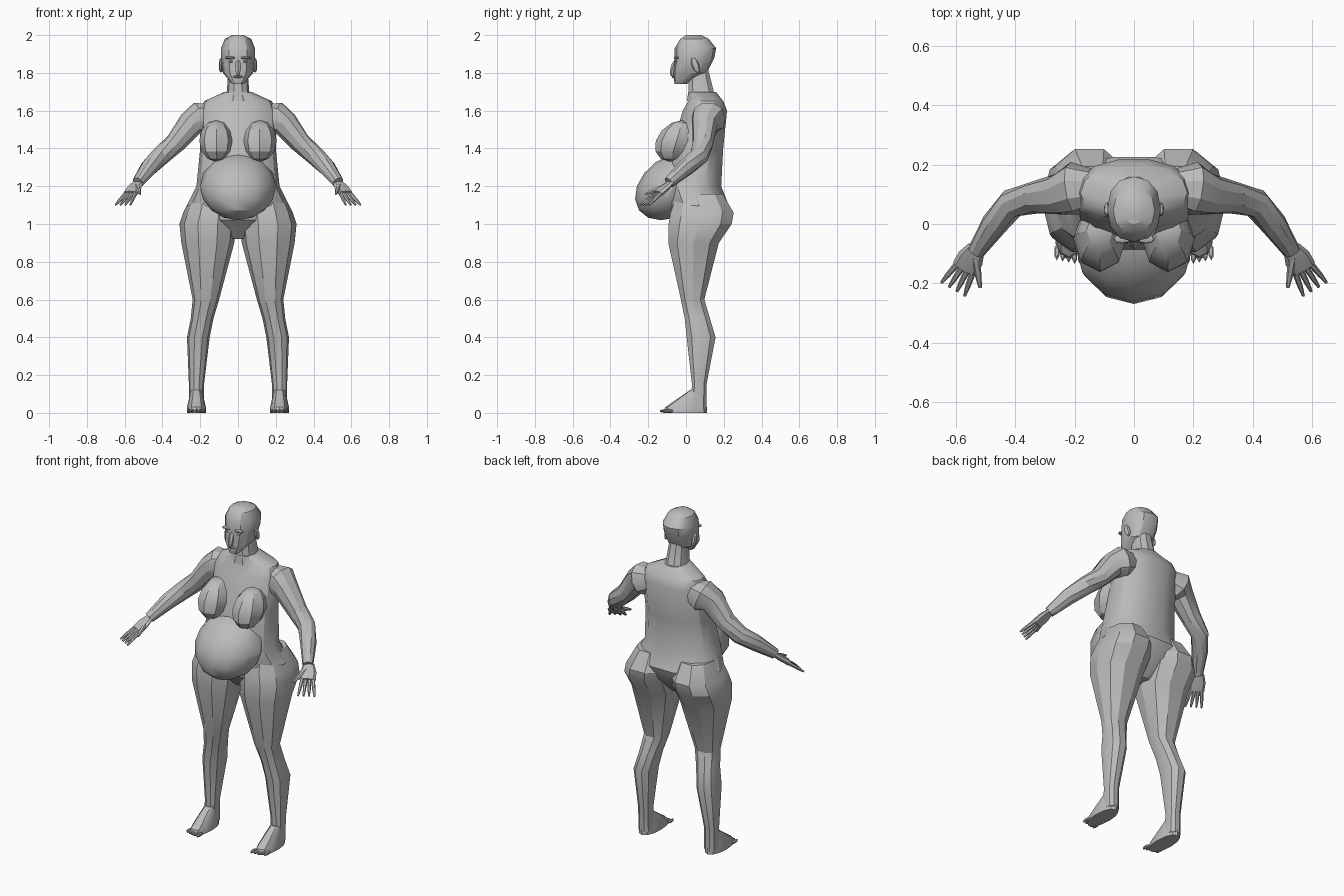
import bpy
import bmesh
from math import sin, cos, tau, radians, copysign
from mathutils import Vector

default_cube = bpy.data.objects.get("Cube")
if default_cube:
    bpy.data.objects.remove(default_cube, do_unlink=True)

# One plain material for the whole figure
GREY = (.5, .5, .5, 1)
grey = bpy.data.materials.new("plain grey")
grey.use_nodes = True
grey.diffuse_color = GREY
shader = next(node for node in grey.node_tree.nodes if node.type == "BSDF_PRINCIPLED")
shader.inputs["Base Color"].default_value = GREY

UP = Vector((0, 0, 1))
parts = []


def finish(name, bm):
    """Turn a bmesh into a named, coloured object."""
    bmesh.ops.recalc_face_normals(bm, faces=bm.faces)
    mesh = bpy.data.meshes.new(name)
    bm.to_mesh(mesh)
    bm.free()
    mesh.materials.append(grey)
    part = bpy.data.objects.new(name, mesh)
    bpy.context.collection.objects.link(part)
    parts.append(part)


def skin(name, rings):
    """Bridge a list of point rings into a closed part."""
    bm = bmesh.new()
    loops = [[bm.verts.new(point) for point in ring] for ring in rings]
    for low, high in zip(loops, loops[1:]):
        for i in range(len(low)):
            bm.faces.new((low[i - 1], low[i], high[i], high[i - 1]))
    bm.faces.new(loops[0])
    bm.faces.new(loops[-1])
    finish(name, bm)


def outline(sides):
    """Slightly squared circle around the origin."""
    def swell(value):
        return copysign(abs(round(value, 6)) ** .9, value)
    angles = [tau * i / sides for i in range(sides)]
    return [(swell(cos(angle)), swell(sin(angle))) for angle in angles]


def stack(name, rows, centre_x=None, sides=12, side=1):
    """Level rings, each given by height, half width, front y and back y."""
    rings = []
    for i, (height, width, front, back) in enumerate(rows):
        middle, depth = (front + back) / 2, (back - front) / 2
        shift = centre_x[i] if centre_x else 0
        rings.append([Vector((side * (shift + width * u), middle + depth * v, height))
                      for u, v in outline(sides)])
    skin(name, rings)


def limb(name, rows, flatness=1, sides=8, side=1):
    """Rings square to a path, each given by a point and a radius."""
    points = [Vector(row[:3]) for row in rows]
    last = len(points) - 1
    rings = []
    for i, (point, row) in enumerate(zip(points, rows)):
        radius = row[3]
        ahead = points[min(i + 1, last)] - points[max(i - 1, 0)]
        across = ahead.cross(UP).normalized()
        lift = across.cross(ahead).normalized() * flatness
        ring = [point + (across * u + lift * v) * radius for u, v in outline(sides)]
        rings.append([Vector((side * p.x, p.y, p.z)) for p in ring])
    skin(name, rings)


def blob(name, centre, size, lean=0, side=1, segments=12):
    """Faceted ellipsoid; a positive lean pushes its lower half forward."""
    bm = bmesh.new()
    bmesh.ops.create_uvsphere(bm, u_segments=segments, v_segments=segments // 2 + 2,
                              radius=1)
    for vert in bm.verts:
        x, y, z = (c + s * value for c, s, value in zip(centre, size, vert.co))
        vert.co = (side * x, y + lean * (z - centre[2]), z)
    finish(name, bm)


# Trunk from crotch to the base of the neck
stack("torso", [
    (.92, .05, 0, .1),
    (1.02, .25, -.09, .2),
    (1.1, .27, -.1, .23),
    (1.2, .22, -.13, .19),
    (1.4, .2, -.08, .2),
    (1.6, .2, -.02, .22),
    (1.65, .18, .01, .2),
    (1.7, .07, .01, .16),
], sides=14)
blob("belly", (0, -.07, 1.2), (.2, .19, .18), lean=.35)

# Neck and skull
stack("neck", [
    (1.65, .08, 0, .18),
    (1.7, .06, .01, .15),
    (1.82, .05, .01, .12),
], sides=10)
stack("head", [
    (1.74, .03, -.06, 0),
    (1.8, .08, -.07, .11),
    (1.88, .09, -.06, .15),
    (1.93, .09, -.06, .16),
    (1.98, .07, -.03, .12),
    (2, .03, 0, .08),
])

# Nose and lips
blob("nose", (0, -.06, 1.83), (.016, .022, .05), lean=.3, segments=6)
blob("lips", (0, -.064, 1.78), (.026, .01, .008), segments=8)

for side, label in ((1, "left"), (-1, "right")):
    # Brow, eye and ear
    blob(label + "_brow", (.04, -.05, 1.88), (.03, .016, .008), side=side, segments=8)
    blob(label + "_eye", (.035, -.05, 1.86), (.016, .008, .006), side=side, segments=8)
    blob(label + "_ear", (.09, .05, 1.84), (.012, .02, .04), lean=-.3, side=side,
         segments=8)

    blob(label + "_breast", (.115, -.05, 1.44), (.09, .11, .11), lean=.3, side=side,
         segments=8)

    # Leg with its buttock, down to the ankle
    stack(label + "_leg", [
        (1.16, .1, -.05, .2),
        (1.06, .14, -.09, .26),
        (1, .15, -.1, .25),
        (.9, .14, -.1, .18),
        (.6, .07, -.03, .1),
        (.5, .06, -.01, .13),
        (.4, .06, 0, .16),
        (.15, .04, .03, .11),
        (.02, .04, .02, .11),
    ], centre_x=(.14, .15, .16, .16, .17, .19, .21, .22, .22), sides=10, side=side)

    # Wedge foot with a row of toes
    stack(label + "_foot", [
        (0, .05, -.12, .11),
        (.03, .05, -.11, .11),
        (.12, .03, .02, .1),
    ], centre_x=[.22] * 3, side=side)
    for i in range(5):
        blob(f"{label}_toe_{i + 1}", (.18 + i * .02, -.11 + i * .004, .01),
             (.01, .03, .01), side=side, segments=6)

    # Arm from inside the shoulder to the wrist
    limb(label + "_arm", [
        (.12, .12, 1.58, .06),
        (.2, .12, 1.56, .09),
        (.25, .1, 1.53, .07),
        (.33, .09, 1.43, .055),
        (.41, .07, 1.36, .05),
        (.47, 0, 1.3, .045),
        (.53, -.09, 1.22, .03),
    ], sides=10, side=side)

    # Palm continuing the forearm
    wrist = Vector((.53, -.08, 1.22))
    reach = Vector((.4, -.7, -.6)).normalized()
    across = UP.cross(reach).normalized()
    knuckles = wrist + reach * .1
    limb(label + "_palm", [
        (*wrist, .03),
        (*wrist.lerp(knuckles, .5), .045),
        (*knuckles, .045),
    ], flatness=.4, side=side)

    # Fingers fanned from the knuckles, and a thumb
    for i in range(4):
        spread = across * (i - 1.5) * .02
        base = knuckles + spread
        tip = base + reach * .1 + spread / 2
        limb(f"{label}_finger_{i + 1}",
             [(*base, .011), (*base.lerp(tip, .6), .009), (*tip, .005)],
             sides=6, side=side)
    root = wrist + reach * .02
    tip = root + Vector((-.02, -.12, -.05))
    limb(label + "_thumb", [(*root, .014), (*root.lerp(tip, .6), .012), (*tip, .006)],
         sides=6, side=side)

# Soft shading with crisp creases
bpy.ops.object.select_all(action="DESELECT")
for part in parts:
    part.select_set(True)
bpy.context.view_layer.objects.active = parts[0]
bpy.ops.object.shade_smooth_by_angle(angle=radians(30))
